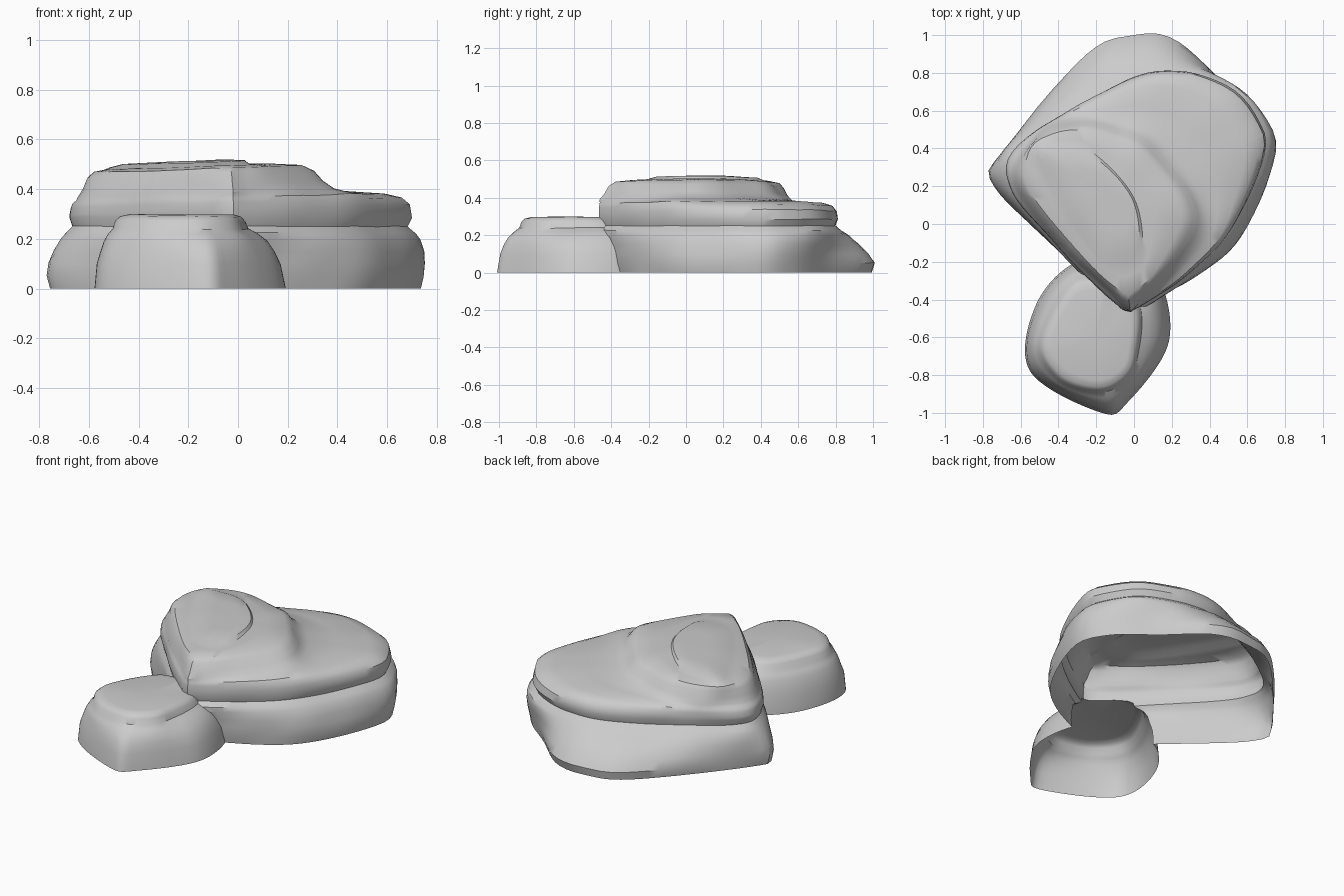
import bpy, bmesh, math
from mathutils import Vector, noise

if "Cube" in bpy.data.objects:
    bpy.data.objects.remove(bpy.data.objects["Cube"])

N = 96


def smooth_outline(pts, centre):
    """Closed Catmull-Rom outline resampled as N radii around a centre."""
    n, polar = len(pts), []
    for i in range(n):
        p0, p1, p2, p3 = (Vector(pts[(i + k - 1) % n]) for k in range(4))
        for j in range(12):
            t = j / 12
            p = 0.5 * (2 * p1 + (p2 - p0) * t + (2 * p0 - 5 * p1 + 4 * p2 - p3) * t * t
                       + (3 * p1 - p0 - 3 * p2 + p3) * t ** 3) - Vector(centre)
            polar.append((math.atan2(p.y, p.x) % math.tau, p.length))
    polar.sort()
    polar = [(polar[-1][0] - math.tau, polar[-1][1])] + polar + [(polar[0][0] + math.tau, polar[0][1])]
    radii, k = [], 0
    for i in range(N):
        a = math.tau * i / N
        while k < len(polar) - 2 and polar[k + 1][0] < a:
            k += 1
        (a0, r0), (a1, r1) = polar[k], polar[k + 1]
        radii.append(r0 + (r1 - r0) * (a - a0) / max(a1 - a0, 1e-6))
    return radii


def rock(name, outlines, rings, centre):
    """Loft rings (height, level, scale); level blends between outlines."""
    shapes = [smooth_outline(o, centre) for o in outlines]
    bm = bmesh.new()
    loops = []
    for z, level, scale in rings:
        k = min(int(level), len(shapes) - 2)
        t = level - k
        loop = []
        for i in range(N):
            ang = math.tau * i / N
            r = (shapes[k][i] * (1 - t) + shapes[k + 1][i] * t) * scale
            x, y = math.cos(ang) * r, math.sin(ang) * r
            w = noise.noise(Vector((x * 4, y * 4, z * 9))) * 0.012 if z else 0
            tilt = 0.03 * x if level > 1 else 0
            loop.append(bm.verts.new((centre[0] + x * (1 + w), centre[1] + y * (1 + w), z + tilt + w / 2)))
        loops.append(loop)
    for lo, hi in zip(loops, loops[1:]):
        for i in range(N):
            j = (i + 1) % N
            bm.faces.new((lo[i], lo[j], hi[j], hi[i]))
    tip = bm.verts.new((*centre, rings[-1][0]))
    for i in range(N):
        bm.faces.new((loops[-1][i], loops[-1][(i + 1) % N], tip))
    bm.faces.new(loops[0][::-1])
    bmesh.ops.recalc_face_normals(bm, faces=bm.faces)
    me = bpy.data.meshes.new(name)
    bm.to_mesh(me)
    bm.free()
    ob = bpy.data.objects.new(name, me)
    bpy.context.collection.objects.link(ob)
    return ob


# Large stepped boulder: foot, ledge, upper lump and cap outlines
foot = [(0, 1), (.22, .97), (.45, .77), (.68, .57), (.74, .33), (.5, -.15), (.04, -.41), (-.1, -.39),
        (-.42, -.12), (-.74, .2), (-.7, .38), (-.25, .9)]
ledge = [(-.05, .76), (.25, .81), (.5, .73), (.66, .56), (.69, .35), (.45, -.12), (.03, -.44),
         (-.1, -.42), (-.42, -.1), (-.66, .2), (-.6, .43)]
lump = [(-.3, .56), (-.1, .53), (.12, .42), (.37, 0), (.02, -.42), (-.1, -.39), (-.62, .18), (-.52, .46)]
cap = [(-.5, .35), (-.38, .41), (-.2, .36), (0, .13), (.04, -.14), (-.04, -.2), (-.2, -.15)]
boulder = rock('boulder', (foot, ledge, lump, cap), [
    (0, 0, .985), (.05, 0, 1), (.1, .18, 1.01), (.15, .45, 1.02), (.2, .8, 1.03), (.225, 1, 1.02),
    (.25, 1, .975), (.285, 1, .995), (.315, 1.03, 1), (.345, 1.1, 1), (.364, 1.25, 1),
    (.375, 1.6, 1), (.388, 1.93, 1.01), (.42, 2.08, 1), (.46, 2.18, 1), (.484, 2.32, 1),
    (.495, 2.7, 1), (.498, 3, 1.03), (.512, 3, .9), (.516, 3, .5)], (-.1, .15))

# Small front boulder: base and top outlines
base = [(-.17, -1), (-.03, -.94), (.18, -.64), (.15, -.33), (0, -.22), (-.3, -.2), (-.52, -.43),
        (-.55, -.78)]
top = [(-.2, -.88), (-.06, -.83), (.01, -.7), (0, -.4), (-.3, -.3), (-.49, -.62), (-.4, -.81)]
side = rock('small_boulder', (base, top), [
    (0, 0, 1), (.1, .12, 1), (.15, .28, 1), (.19, .5, 1.02), (.22, .75, 1.03), (.24, .95, 1.02),
    (.27, 1, 1), (.288, 1, .93), (.297, 1, .8)], (-.2, -.6))

# Fuse into one shell and open the underside
mod = boulder.modifiers.new('join', 'BOOLEAN')
mod.operation, mod.object, mod.solver = 'UNION', side, 'EXACT'
dg = bpy.context.evaluated_depsgraph_get()
boulder.data = bpy.data.meshes.new_from_object(boulder.evaluated_get(dg))
boulder.modifiers.clear()
bpy.data.objects.remove(side)
bm = bmesh.new()
bm.from_mesh(boulder.data)
under = [f for f in bm.faces if all(v.co.z < .003 for v in f.verts)]
bmesh.ops.delete(bm, geom=under, context='FACES')
bm.to_mesh(boulder.data)
bm.free()
boulder.name = 'rock_outcrop'
bpy.context.view_layer.objects.active = boulder
boulder.select_set(True)
bpy.ops.object.shade_smooth_by_angle(angle=math.radians(35))
